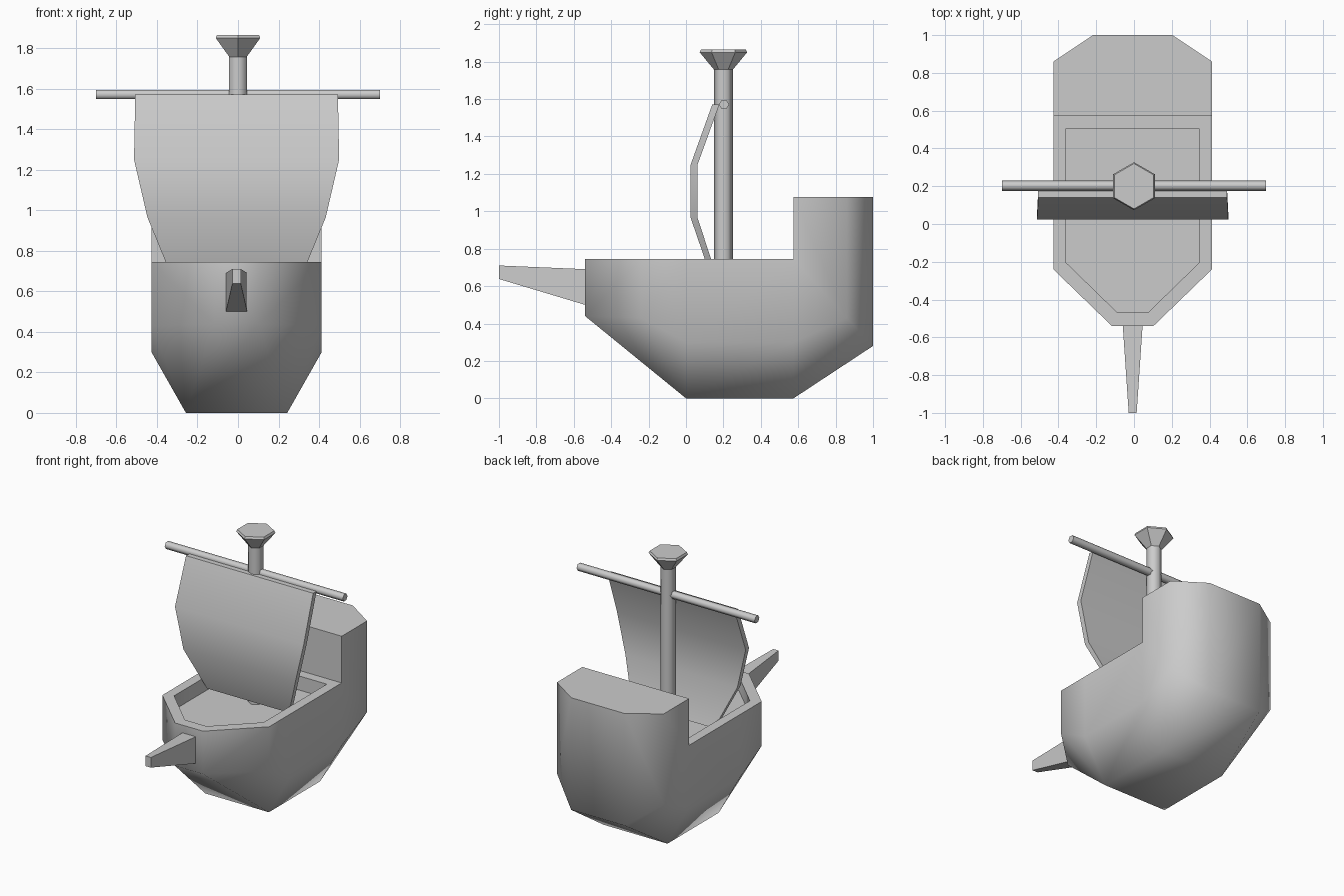
import bpy, bmesh, math
from mathutils import Matrix, Vector

if "Cube" in bpy.data.objects:
    bpy.data.objects.remove(bpy.data.objects["Cube"])

CX = -0.007  # hull, sail and bowsprit sit slightly left of the mast


def finish(name, bm, angle=None, x=0.0):
    bmesh.ops.remove_doubles(bm, verts=bm.verts[:], dist=1e-5)
    bmesh.ops.recalc_face_normals(bm, faces=bm.faces[:])
    me = bpy.data.meshes.new(name)
    bm.to_mesh(me)
    bm.free()
    if angle:
        me.shade_smooth()
        me.set_sharp_from_angle(angle=math.radians(angle))
    ob = bpy.data.objects.new(name, me)
    ob.location.x = x
    bpy.context.collection.objects.link(ob)
    return ob


def face(bm, pts):
    bm.faces.new([bm.verts.new(p) for p in pts])


def both(bm, pts):
    # a face and its mirror image
    face(bm, pts)
    face(bm, [(-x, y, z) for x, y, z in pts])


def across(bm, a, b):
    # a quad spanning the centre line
    face(bm, [a, b, (-b[0], b[1], b[2]), (-a[0], a[1], a[2])])


# Hull: half outline from bow to stern, lower edge of the sides
D, C = 0.745, 1.077      # deck rim and stern castle heights
F = 0.645                # sunken deck floor
low = [(.11, -.54, .44), (.42, -.24, .43), (.42, 0, .30),
       (.42, .575, .30), (.42, .86, .43), (.21, 1.0, .28)]
keel = [(.25, 0, 0), (.25, .575, 0)]
inner = [(.085, -.465), (.352, -.205), (.352, 0), (.352, .505)]


def at(p, z):
    return (p[0], p[1], z)


bm = bmesh.new()
# sides
for i in range(3):
    a, b = low[i], low[i + 1]
    both(bm, [a, b, at(b, D), at(a, D)])
both(bm, [low[3], low[4], at(low[4], C), at(low[3], C), at(low[3], D)])
both(bm, [low[4], low[5], at(low[5], C), at(low[4], C)])
across(bm, low[0], at(low[0], D))
across(bm, low[5], at(low[5], C))
# underside
across(bm, low[0], keel[0])
across(bm, keel[0], keel[1])
across(bm, keel[1], low[5])
both(bm, [low[0], low[1], keel[0]])
both(bm, [low[1], low[2], keel[0]])
both(bm, [keel[0], low[3], low[2]])
both(bm, [keel[0], keel[1], low[3]])
both(bm, [keel[1], low[4], low[3]])
both(bm, [keel[1], low[5], low[4]])
# stern castle top and front
across(bm, at(low[3], D), at(low[3], C))
across(bm, at(low[3], C), at(low[4], C))
across(bm, at(low[4], C), at(low[5], C))
# rim, well walls and floor
for i in range(4):
    p = inner[i]
    if i < 3:
        q = inner[i + 1]
        both(bm, [at(low[i], D), at(low[i + 1], D), at(q, D), at(p, D)])
        both(bm, [at(p, D), at(q, D), at(q, F), at(p, F)])
        across(bm, at(p, F), at(q, F))
    if i in (0, 3):
        across(bm, at(low[i], D), at(p, D))
        across(bm, at(p, D), at(p, F))
finish("hull", bm, 65, CX)

# Bowsprit: tapered box
bm = bmesh.new()
ends = [(-.53, .053, .497, .69), (-1.0, .021, .638, .71)]
rings = [[(-w, y, z0), (w, y, z0), (w, y, z1), (-w, y, z1)] for y, w, z0, z1 in ends]
for i in range(4):
    j = (i + 1) % 4
    face(bm, [rings[0][i], rings[0][j], rings[1][j], rings[1][i]])
for r in rings:
    face(bm, r)
finish("bowsprit", bm, None, CX)

# Sail: billowed strip with thickness (half width, front y, back y, z)
bm = bmesh.new()
prof = [(.323, .123, .155, .68), (.44, .025, .062, .965),
        (.506, .025, .062, 1.25), (.50, .14, .178, 1.57)]
for a, b in zip(prof, prof[1:]):
    for k in (1, 2):
        across(bm, (a[0], a[k], a[3]), (b[0], b[k], b[3]))
    both(bm, [(a[0], a[1], a[3]), (a[0], a[2], a[3]), (b[0], b[2], b[3]), (b[0], b[1], b[3])])
for p in (prof[0], prof[-1]):
    across(bm, (p[0], p[1], p[3]), (p[0], p[2], p[3]))
finish("sail", bm, 50, CX)


def hex_lathe(name, rows, matrix, angle=None):
    # stacked hexagonal rings of (radius, height), corners on local y
    bm = bmesh.new()
    rs = [[matrix @ Vector((r * math.sin(k * math.pi / 3), r * math.cos(k * math.pi / 3), z))
           for k in range(6)] for r, z in rows]
    for a, b in zip(rs, rs[1:]):
        for k in range(6):
            j = (k + 1) % 6
            face(bm, [a[k], a[j], b[j], b[k]])
    face(bm, rs[0])
    face(bm, rs[-1])
    return finish(name, bm, angle)


# Mast, lookout and yard
up = Matrix.Translation((0, .2, 0))
hex_lathe("mast", [(.05, .60), (.05, 1.77)], up, 65)
hex_lathe("lookout", [(.05, 1.757), (.127, 1.85), (.12, 1.865)], up)
hex_lathe("yard", [(.027, -.7), (.027, .7)],
          Matrix.Translation((0, .203, 1.571)) @ Matrix.Rotation(math.pi / 2, 4, 'Y'), 65)
